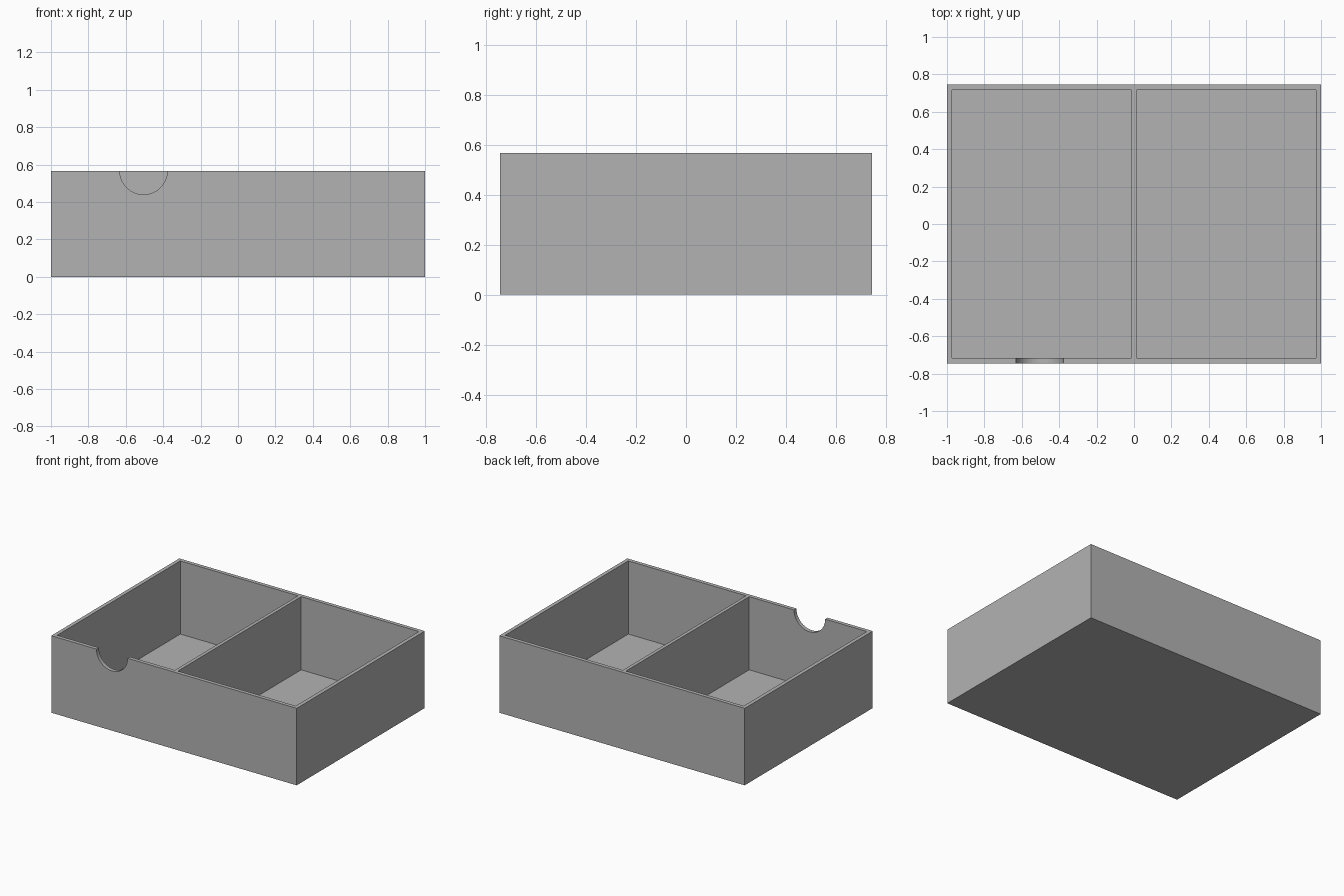
import bpy
import math

default = bpy.data.objects.get("Cube")
if default:
    bpy.data.objects.remove(default, do_unlink=True)

WIDTH, DEPTH, HEIGHT = 2.0, 1.49, 0.567
WALL = 0.028
DIVIDER = 0.025
NOTCH_X, NOTCH_RADIUS = -0.505, 0.127

grey = bpy.data.materials.new("plain grey")
grey.use_nodes = True
colour = (0.45, 0.45, 0.45, 1.0)
grey.diffuse_color = colour
grey.node_tree.nodes["Principled BSDF"].inputs["Base Color"].default_value = colour


def box(name, size, centre):
    bpy.ops.mesh.primitive_cube_add(size=1, location=centre)
    obj = bpy.context.object
    obj.name = name
    obj.scale = size
    bpy.ops.object.transform_apply(location=True, rotation=False, scale=True)
    obj.data.materials.append(grey)
    return obj


def carve(target, cutter):
    cutter.hide_render = True
    mod = target.modifiers.new("carve", "BOOLEAN")
    mod.operation = "DIFFERENCE"
    mod.solver = "EXACT"
    mod.object = cutter
    bpy.ops.object.select_all(action="DESELECT")
    bpy.context.view_layer.objects.active = target
    target.select_set(True)
    bpy.ops.object.modifier_apply(modifier=mod.name)
    bpy.data.objects.remove(cutter, do_unlink=True)


# Solid tray body
tray = box("divided_tray", (WIDTH, DEPTH, HEIGHT), (0, 0, HEIGHT / 2))

# Two open compartments, leaving floor, walls and central divider
pocket_width = (WIDTH - DIVIDER) / 2 - WALL
for side in (-1, 1):
    x = side * (DIVIDER + pocket_width) / 2
    pocket = box("compartment_cutter",
                 (pocket_width, DEPTH - 2 * WALL, HEIGHT),
                 (x, 0, WALL + HEIGHT / 2))
    carve(tray, pocket)

# Half-round finger notch in the front wall
bpy.ops.mesh.primitive_cylinder_add(
    vertices=64, radius=NOTCH_RADIUS, depth=WALL * 4,
    location=(NOTCH_X, -DEPTH / 2, HEIGHT), rotation=(math.pi / 2, 0, 0))
notch = bpy.context.object
notch.name = "finger_notch_cutter"
notch.data.materials.append(grey)
carve(tray, notch)

# Smooth the notch curve, keep the box edges sharp
bpy.ops.object.shade_smooth_by_angle(angle=math.radians(30))
